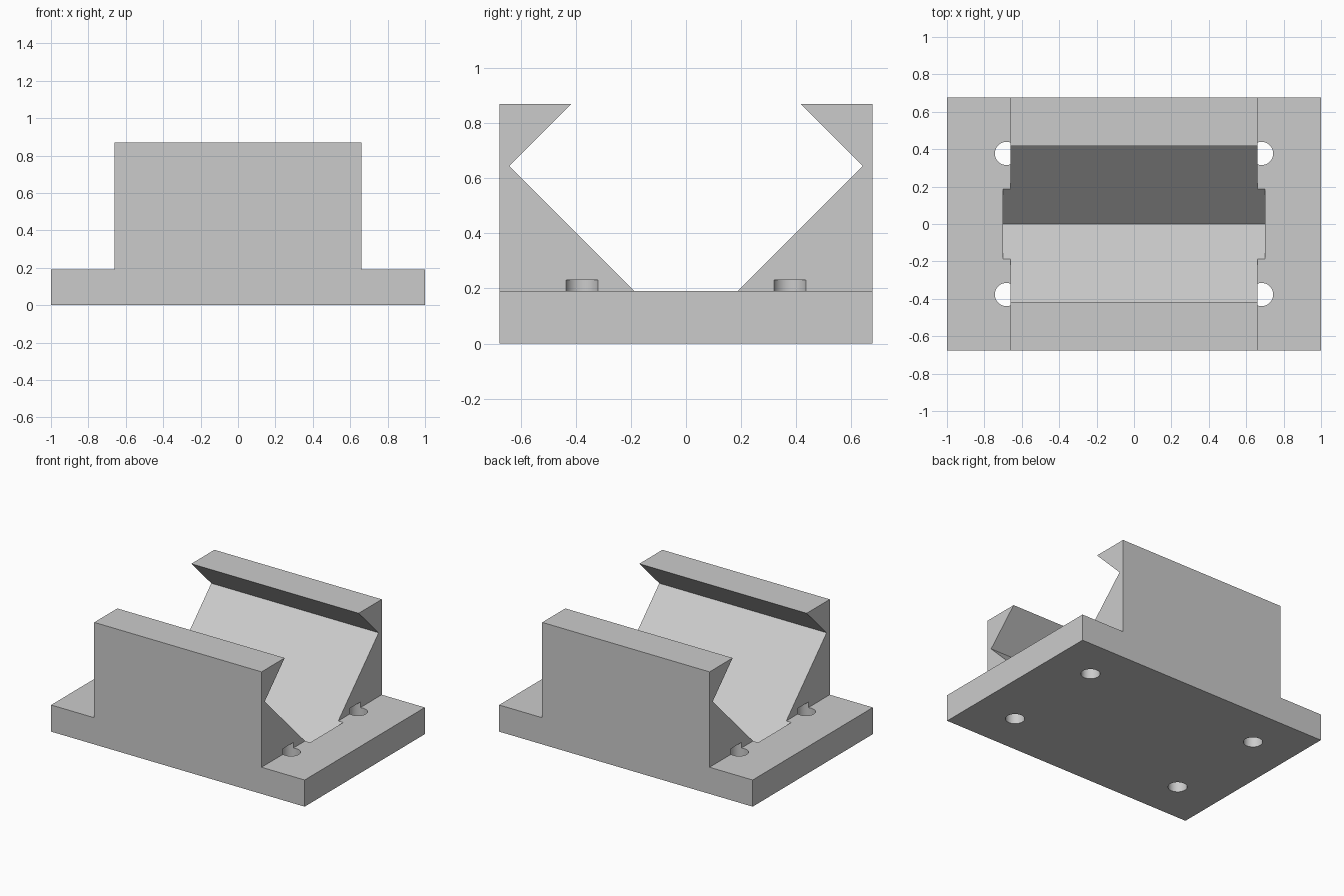
import bpy
import bmesh
import math
from mathutils import Matrix

cube = bpy.data.objects.get("Cube")
if cube:
    bpy.data.objects.remove(cube, do_unlink=True)

# Main sizes
HALF_DEPTH = 0.677
BASE_TOP = 0.19
BLOCK_TOP = 0.87
BLOCK_HALF = 0.66
GROOVE_HALF = 0.70
GROOVE_CENTRE = 0.645
GROOVE_RADIUS = 0.642
HOLE_TOP = 0.23

grey = bpy.data.materials.new("light grey")
grey.use_nodes = True
colour = (0.6, 0.6, 0.6, 1)
grey.diffuse_color = colour
grey.node_tree.nodes["Principled BSDF"].inputs["Base Color"].default_value = colour


def make_object(name, bm):
    mesh = bpy.data.meshes.new(name)
    bmesh.ops.recalc_face_normals(bm, faces=bm.faces)
    bm.to_mesh(mesh)
    bm.free()
    obj = bpy.data.objects.new(name, mesh)
    bpy.context.collection.objects.link(obj)
    mesh.materials.append(grey)
    return obj


def prism(name, points, direction):
    """Extrude a closed outline along a direction."""
    bm = bmesh.new()
    face = bm.faces.new([bm.verts.new(p) for p in points])
    result = bmesh.ops.extrude_face_region(bm, geom=[face])
    verts = [v for v in result["geom"] if isinstance(v, bmesh.types.BMVert)]
    bmesh.ops.translate(bm, verts=verts, vec=direction)
    return make_object(name, bm)


# Flanged block: stepped front outline extruded from front to back
right_half = [(1, 0), (1, BASE_TOP), (BLOCK_HALF, BASE_TOP), (BLOCK_HALF, BLOCK_TOP)]
outline = right_half + [(-x, z) for x, z in reversed(right_half)]
block = prism("v_groove_block", [(x, -HALF_DEPTH, z) for x, z in outline],
              (0, 2 * HALF_DEPTH, 0))

# Square bar on its corner cuts the V groove and the overhanging lips
r = GROOVE_RADIUS
diamond = [(-GROOVE_HALF, y, GROOVE_CENTRE + z)
           for y, z in [(0, -r), (r, 0), (0, r), (-r, 0)]]
groove = prism("groove_cutter", diamond, (2 * GROOVE_HALF, 0, 0))

# Four bolt holes that also bite into the foot of the block
bm = bmesh.new()
for x in (-0.682, 0.682):
    for y in (-0.377, 0.377):
        bmesh.ops.create_cone(
            bm, cap_ends=True, segments=48, radius1=0.062, radius2=0.062,
            depth=HOLE_TOP + 0.1,
            matrix=Matrix.Translation((x, y, (HOLE_TOP - 0.1) / 2)))
holes = make_object("bolt_hole_cutter", bm)

# Cut, then discard the cutters
bpy.context.view_layer.objects.active = block
for cutter in (groove, holes):
    cutter.hide_render = True
    cut = block.modifiers.new("cut", "BOOLEAN")
    cut.operation = "DIFFERENCE"
    cut.solver = "EXACT"
    cut.object = cutter
    bpy.ops.object.modifier_apply(modifier=cut.name)
    bpy.data.objects.remove(cutter, do_unlink=True)

# Smooth only the round hole walls
bpy.ops.object.select_all(action="DESELECT")
block.select_set(True)
bpy.ops.object.shade_smooth_by_angle(angle=math.radians(30))
